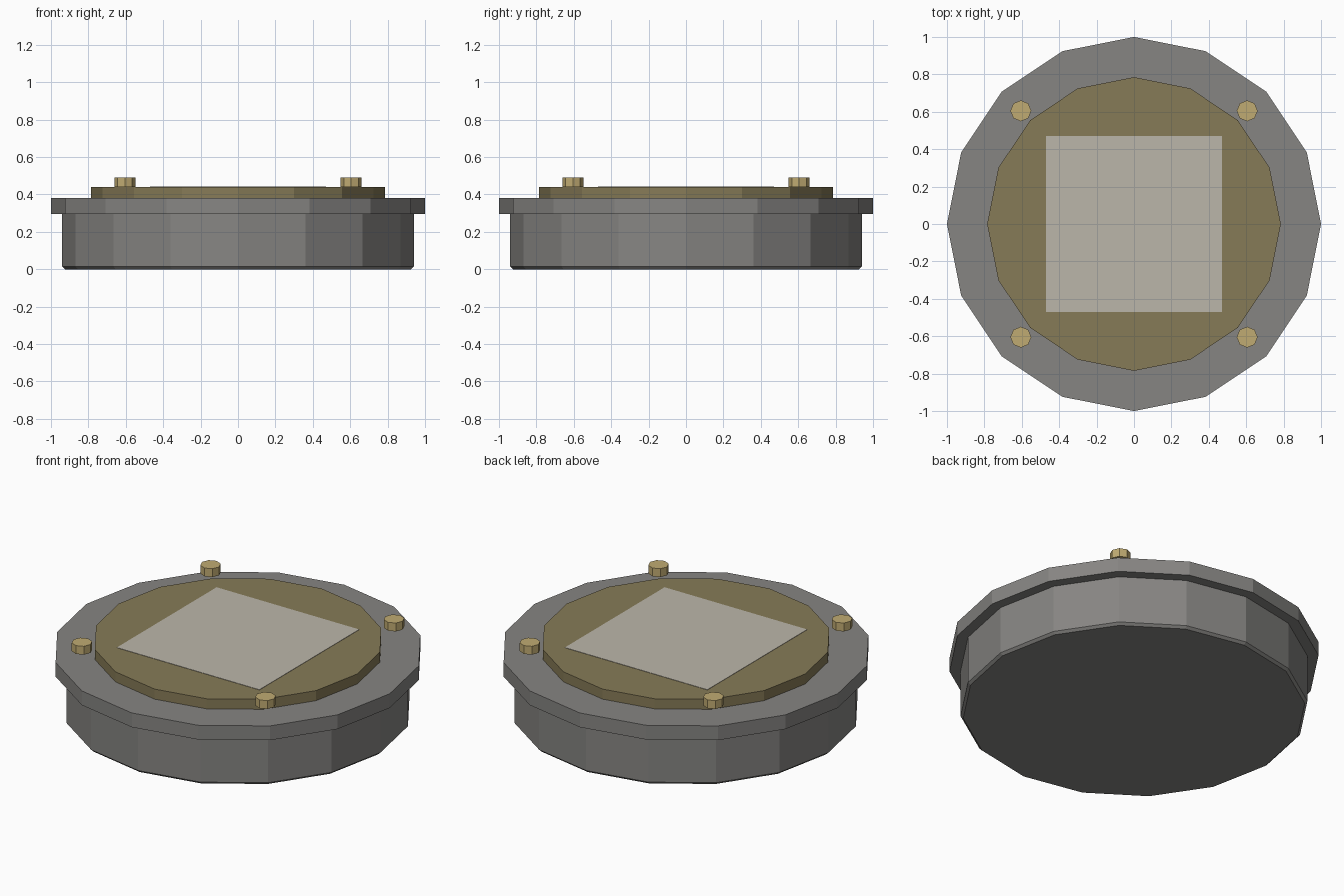
import bpy
import bmesh
from math import pi

cube = bpy.data.objects.get("Cube")
if cube:
    bpy.data.objects.remove(cube, do_unlink=True)


def make_material(name, color):
    mat = bpy.data.materials.new(name)
    mat.use_nodes = True
    mat.diffuse_color = (*color, 1)
    mat.node_tree.nodes["Principled BSDF"].inputs["Base Color"].default_value = (*color, 1)
    return mat


steel = make_material("grey steel", (0.24, 0.235, 0.225))
bronze = make_material("dull bronze", (0.24, 0.198, 0.095))
brass = make_material("pale brass", (0.53, 0.41, 0.17))
ivory = make_material("ivory label", (0.50, 0.47, 0.40))


def prism(name, sides, radius, bottom, top, mat, x=0, y=0, chamfer=0):
    """Flat-sided disc with a corner on +x and an optional lower chamfer."""
    bm = bmesh.new()
    bmesh.ops.create_cone(bm, cap_ends=True, segments=sides,
                          radius1=radius, radius2=radius, depth=top - bottom)
    bmesh.ops.translate(bm, verts=bm.verts, vec=(0, 0, (top + bottom) / 2))
    if chamfer:
        edges = [e for e in bm.edges if all(v.co.z < bottom + 0.001 for v in e.verts)]
        bmesh.ops.bevel(bm, geom=edges, offset=chamfer, segments=1, affect='EDGES')
    mesh = bpy.data.meshes.new(name)
    bm.to_mesh(mesh)
    bm.free()
    mesh.materials.append(mat)
    obj = bpy.data.objects.new(name, mesh)
    obj.location = (x, y, 0)
    bpy.context.collection.objects.link(obj)
    return obj


# Housing: chamfered drum, overhanging rim and raised lid
prism("drum", 16, 0.94, 0, 0.31, steel, chamfer=0.014)
prism("rim", 16, 1.0, 0.295, 0.38, steel)
prism("lid", 16, 0.785, 0.37, 0.44, bronze)

# Square label, a thin plate on the lid
label = prism("label", 4, 0.47 * 2 ** 0.5, 0.438, 0.442, ivory)
label.rotation_euler.z = pi / 4

# Four bolt heads around the lid
for side_x, x in (("left", 0.605), ("right", -0.605)):
    for side_y, y in (("front", -0.605), ("back", 0.605)):
        prism(f"{side_y}_{side_x}_bolt", 8, 0.056, 0.44, 0.49, brass, x, y)
